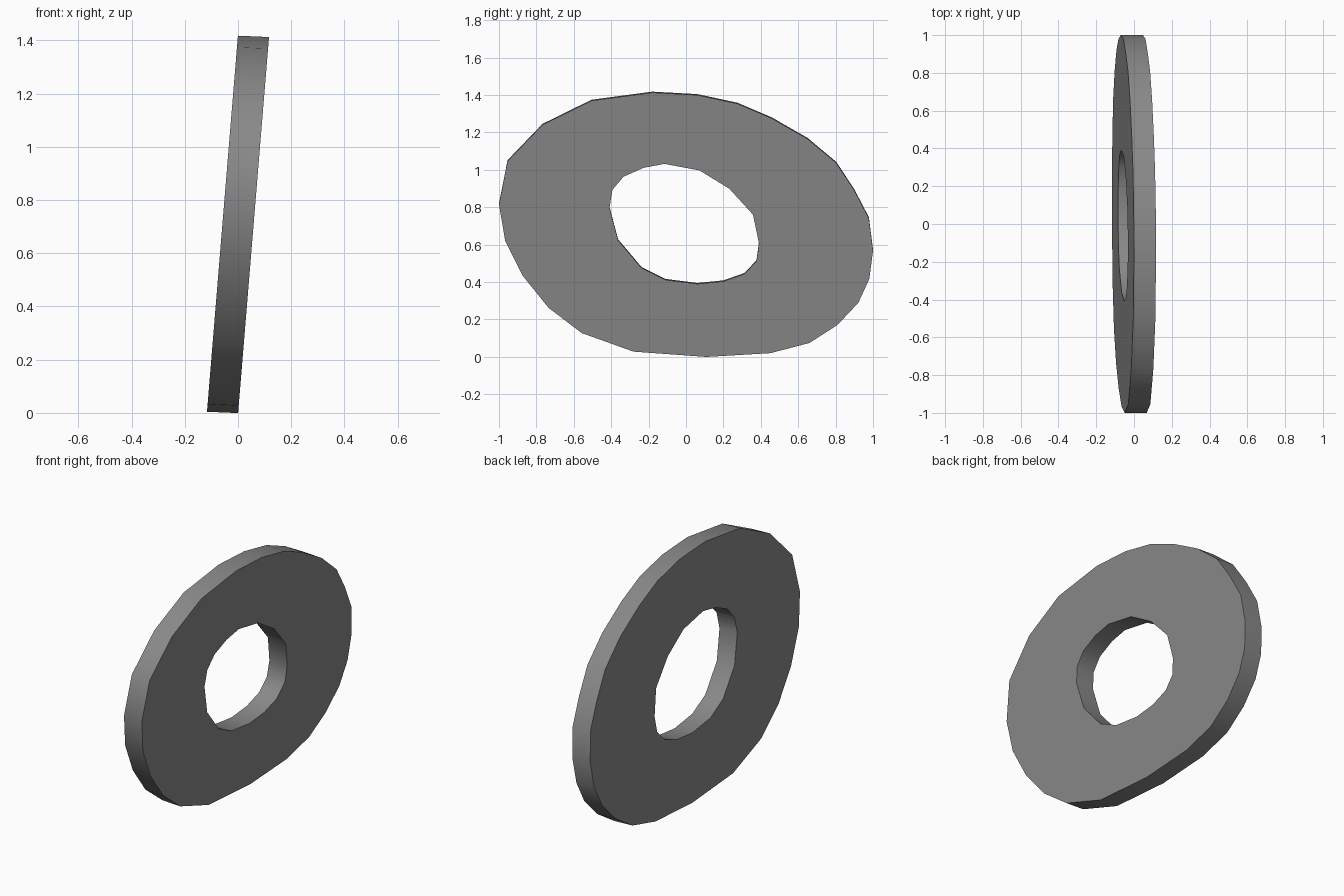
import bpy, bmesh, math

if "Cube" in bpy.data.objects:
    bpy.data.objects.remove(bpy.data.objects["Cube"])

LEAN = math.tan(math.radians(4.7))
THICK = 0.117
DROP = 0.0025
MID = 0.7085

# Outline and hole as (y, z) points seen from the right
OUTER = [(-.18, 1.411), (.06, 1.398), (.275, 1.352), (.457, 1.275), (.65, 1.165), (.804, 1.037),
         (.90, .892), (.978, .743), (1, .57), (.98, .42), (.921, .293), (.81, .176),
         (.66, .08), (.451, .026), (.11, .006), (-.28, .034), (-.558, .133), (-.735, .267),
         (-.873, .437), (-.967, .624), (-1, .817), (-.954, 1.047), (-.767, 1.24), (-.505, 1.368)]
HOLE = [(-.115, 1.036), (.072, 1.001), (.232, .902), (.358, .763), (.39, .609), (.377, .513),
        (.313, .444), (.20, .404), (.061, .39), (-.11, .412), (-.238, .476), (-.363, .625),
        (-.409, .80), (-.393, .897), (-.334, .967), (-.227, 1.015)]


def add_loop(bm, pts, scale):
    """Leaning closed loop on the back face, z scaled about the middle."""
    vs = []
    for y, z in pts:
        dz = (z - MID) * scale
        vs.append(bm.verts.new((dz * LEAN - THICK / 2, y, MID + dz + DROP)))
    return [bm.edges.new((vs[i - 1], vs[i])) for i in range(len(vs))]


# Flat ring face, extruded to thickness
bm = bmesh.new()
edges = add_loop(bm, OUTER, 1.006) + add_loop(bm, HOLE, 0.993)
bmesh.ops.triangle_fill(bm, edges=edges, use_beauty=True, use_dissolve=False)
ext = bmesh.ops.extrude_face_region(bm, geom=bm.faces[:], use_keep_orig=True)
front = [g for g in ext["geom"] if isinstance(g, bmesh.types.BMVert)]
bmesh.ops.translate(bm, verts=front, vec=(THICK, 0, -2 * DROP))
bmesh.ops.recalc_face_normals(bm, faces=bm.faces[:])
mesh = bpy.data.meshes.new("ring")
bm.to_mesh(mesh)
bm.free()
ring = bpy.data.objects.new("ring", mesh)
bpy.context.collection.objects.link(ring)

# Dark grey
mat = bpy.data.materials.new("dark_grey")
mat.diffuse_color = (0.25, 0.25, 0.25, 1)
mat.use_nodes = True
mat.node_tree.nodes["Principled BSDF"].inputs["Base Color"].default_value = mat.diffuse_color
mesh.materials.append(mat)

# Smooth rim, sharp face edges
bpy.context.view_layer.objects.active = ring
ring.select_set(True)
bpy.ops.object.shade_smooth_by_angle(angle=math.radians(50))
